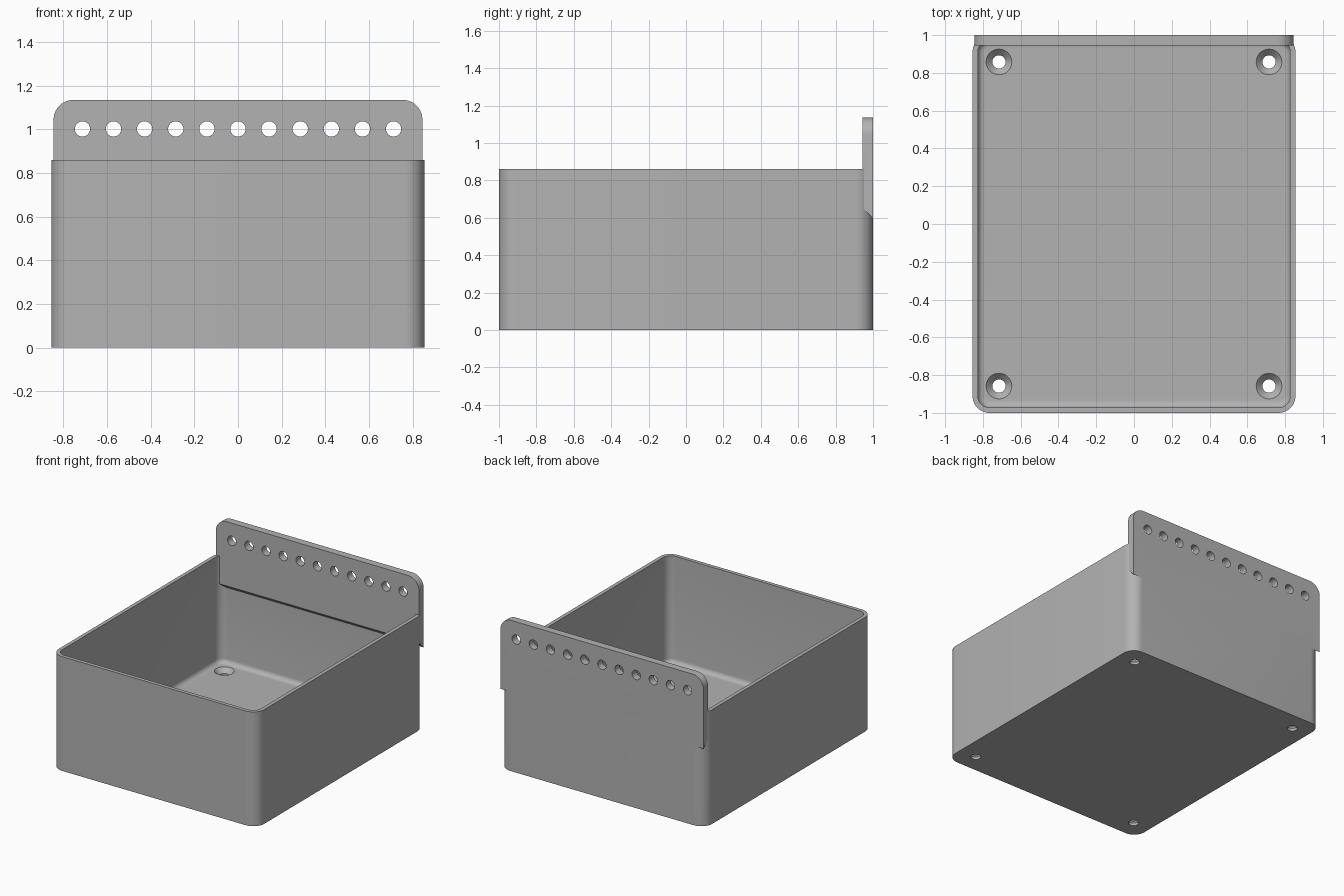
import bpy
import bmesh
from math import cos, sin, pi, radians

cube = bpy.data.objects.get("Cube")
if cube:
    bpy.data.objects.remove(cube, do_unlink=True)

HALF_X, HALF_Y, RIM_Z = 0.855, 1.0, 0.86
WALL, FLOOR, RADIUS, FILLET = 0.028, 0.055, 0.09, 0.035
PLATE_X, PLATE_FRONT, PLATE_TOP = 0.845, 0.944, 1.135

grey = bpy.data.materials.new("plain_grey")
grey.use_nodes = True
grey.diffuse_color = (0.45, 0.45, 0.45, 1)
grey.node_tree.nodes["Principled BSDF"].inputs["Base Color"].default_value = grey.diffuse_color


def make_object(name, bm):
    bmesh.ops.recalc_face_normals(bm, faces=bm.faces)
    mesh = bpy.data.meshes.new(name)
    bm.to_mesh(mesh)
    bm.free()
    mesh.materials.append(grey)
    obj = bpy.data.objects.new(name, mesh)
    bpy.context.collection.objects.link(obj)
    return obj


def rounded_outline(inset, steps=10):
    """Rounded rectangle, drawn in from the outside of the tray."""
    r = max(RADIUS - inset, 0.012)
    cx, cy = HALF_X - inset - r, HALF_Y - inset - r
    points = []
    for q, (sx, sy) in enumerate([(1, 1), (-1, 1), (-1, -1), (1, -1)]):
        for i in range(steps + 1):
            a = (q + i / steps) * pi / 2
            points.append((sx * cx + r * cos(a), sy * cy + r * sin(a)))
    return points


def loft(name, rings):
    """Skin a list of point rings and cap both ends."""
    bm = bmesh.new()
    loops = [[bm.verts.new(p) for p in ring] for ring in rings]
    for a, b in zip(loops, loops[1:]):
        for i in range(len(a)):
            j = (i + 1) % len(a)
            bm.faces.new((a[i], a[j], b[j], b[i]))
    bm.faces.new(loops[0])
    bm.faces.new(loops[-1])
    return make_object(name, bm)


def circle(x, y, z, r, axis="Z", n=32):
    ring = [(r * cos(2 * pi * i / n), r * sin(2 * pi * i / n)) for i in range(n)]
    if axis == "Z":
        return [(x + u, y + v, z) for u, v in ring]
    return [(x + u, y, z + v) for u, v in ring]


def combine(obj, other, operation):
    """Apply a boolean and discard the second solid."""
    other.hide_render = True
    mod = obj.modifiers.new("cut", "BOOLEAN")
    mod.operation, mod.object, mod.solver = operation, other, "EXACT"
    bpy.context.view_layer.objects.active = obj
    bpy.ops.object.modifier_apply(modifier=mod.name)
    bpy.data.objects.remove(other, do_unlink=True)


# Open tray with a fillet where the walls meet the floor
sections = [(0, 0), (0, RIM_Z), (WALL, RIM_Z)]
for i in range(7):
    a = i / 6 * pi / 2
    sections.append((WALL + FILLET * (1 - cos(a)), FLOOR + FILLET * (1 - sin(a))))
tray = loft("tray", [[(x, y, z) for x, y in rounded_outline(d)] for d, z in sections])

# Countersunk screw holes in the floor
for sx in (-1, 1):
    for sy in (-1, 1):
        profile = [(-0.05, 0.035), (0.02, 0.035), (FLOOR, 0.068), (0.08, 0.068)]
        cutter = loft("screw_cutter", [circle(sx * 0.715, sy * 0.858, z, r) for z, r in profile])
        combine(tray, cutter, "DIFFERENCE")

# Hanging plate with round top corners and a sloping underside
arc = [(PLATE_X - RADIUS + RADIUS * cos(i * pi / 20),
        PLATE_TOP - RADIUS + RADIUS * sin(i * pi / 20)) for i in range(11)]
top = arc + [(-x, z) for x, z in reversed(arc)]
rings = []
for y, low in ((PLATE_FRONT, 0.652), (HALF_Y, 0.596)):
    rings.append([(x, y, z) for x, z in [(PLATE_X, low)] + top + [(-PLATE_X, low)]])
plate = loft("hanging_plate", rings)

# Row of hanging holes
for i in range(11):
    x = (i - 5) * 0.1426
    cutter = loft("hole_cutter", [circle(x, y, 1.002, 0.035, "Y") for y in (0.9, 1.05)])
    combine(plate, cutter, "DIFFERENCE")

combine(tray, plate, "UNION")
tray.name = "hanging_tray"

bpy.ops.object.select_all(action="DESELECT")
tray.select_set(True)
bpy.context.view_layer.objects.active = tray
bpy.ops.object.shade_smooth_by_angle(angle=radians(30))
